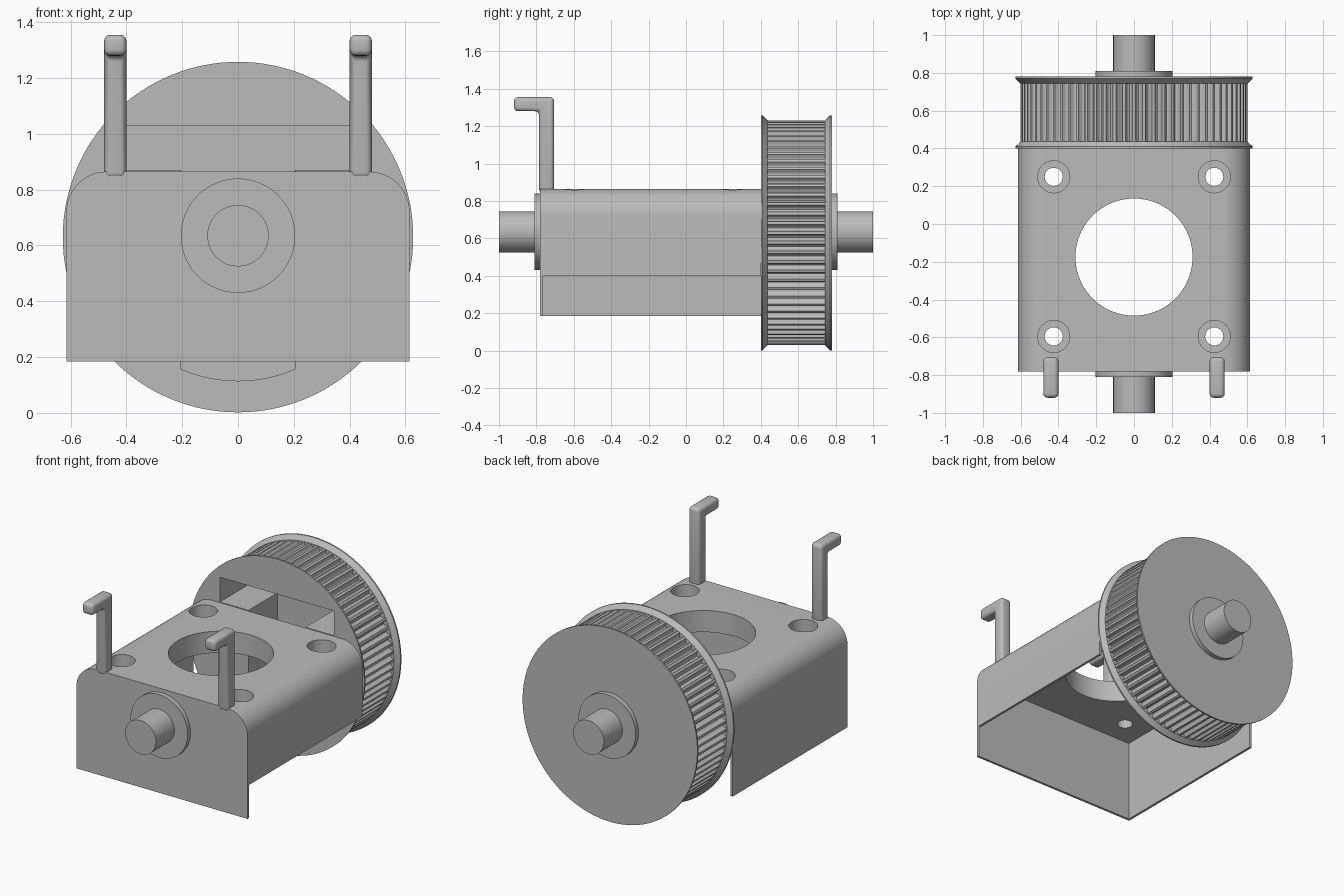
import bpy, bmesh, math
from mathutils import Matrix, Vector

if "Cube" in bpy.data.objects:
    bpy.data.objects.remove(bpy.data.objects["Cube"], do_unlink=True)

gray = bpy.data.materials.new("plain gray")
gray.use_nodes = True
color = (0.5, 0.5, 0.5, 1)
gray.diffuse_color = color
gray.node_tree.nodes["Principled BSDF"].inputs["Base Color"].default_value = color

AXLE_Z = 0.63
FRONT, BACK = -0.78, 0.40      # housing ends
SIDE, TOP, BOTTOM = 0.615, 0.865, 0.185


def finish(name, bm):
    bmesh.ops.recalc_face_normals(bm, faces=bm.faces)
    mesh = bpy.data.meshes.new(name)
    bm.to_mesh(mesh)
    bm.free()
    obj = bpy.data.objects.new(name, mesh)
    bpy.context.collection.objects.link(obj)
    mesh.materials.append(gray)
    return obj


def prism(name, points, start, end, axis="y"):
    """Extrude a closed outline: (x, z) along y, or (y, z) along x."""
    bm = bmesh.new()
    place = (lambda a, b: (a, start, b)) if axis == "y" else (lambda a, b: (start, a, b))
    face = bm.faces.new([bm.verts.new(place(a, b)) for a, b in points])
    out = bmesh.ops.extrude_face_region(bm, geom=[face])
    move = Vector((0, end - start, 0)) if axis == "y" else Vector((end - start, 0, 0))
    verts = [g for g in out["geom"] if isinstance(g, bmesh.types.BMVert)]
    bmesh.ops.translate(bm, verts=verts, vec=move)
    return finish(name, bm)


def rod(name, radius, start, end, axis="y", center=(0, 0), radius_end=None, sides=64):
    """Cylinder or cone along y (center x, z) or along z (center x, y)."""
    bm = bmesh.new()
    bmesh.ops.create_cone(bm, cap_ends=True, segments=sides, radius1=radius,
                          radius2=radius if radius_end is None else radius_end,
                          depth=end - start)
    mid = (start + end) / 2
    if axis == "y":
        m = Matrix.Translation((center[0], mid, center[1])) @ Matrix.Rotation(-math.pi / 2, 4, "X")
    else:
        m = Matrix.Translation((center[0], center[1], mid))
    bmesh.ops.transform(bm, matrix=m, verts=bm.verts)
    return finish(name, bm)


def rect(a0, a1, b0, b1):
    return [(a0, b0), (a1, b0), (a1, b1), (a0, b1)]


def arc(cx, cz, r, a0, a1, steps):
    angles = [math.radians(a0 + (a1 - a0) * i / steps) for i in range(steps + 1)]
    return [(cx + r * math.cos(a), cz + r * math.sin(a)) for a in angles]


def apply_modifiers(obj):
    bpy.context.view_layer.objects.active = obj
    for mod in list(obj.modifiers):
        bpy.ops.object.modifier_apply(modifier=mod.name)


def cut(obj, cutters):
    for c in cutters:
        mod = obj.modifiers.new("cut", "BOOLEAN")
        mod.operation, mod.solver, mod.object = "DIFFERENCE", "EXACT", c
    apply_modifiers(obj)


def discard(objs):
    for o in objs:
        bpy.data.objects.remove(o, do_unlink=True)


def smooth(obj, angle=35):
    bpy.ops.object.select_all(action="DESELECT")
    obj.select_set(True)
    bpy.context.view_layer.objects.active = obj
    bpy.ops.object.shade_smooth_by_angle(angle=math.radians(angle))


# Housing: rounded top, open underneath and at the back, short left wall
R = 0.145
outline = ([(-SIDE, BOTTOM), (SIDE, BOTTOM)]
           + arc(SIDE - R, TOP - R, R, 0, 90, 12)
           + arc(R - SIDE, TOP - R, R, 90, 180, 12))
housing = prism("housing", outline, FRONT, BACK)
wall = 0.016
cutters = [
    prism("cavity_cutter", rect(wall - SIDE, SIDE - wall, 0, 0.725), FRONT + wall, 0.6),
    prism("side_cutter", rect(0.5, 0.7, 0, 0.4), FRONT + wall, 0.6),
    rod("window_cutter", 0.31, 0.5, 1, "z", (0, -0.175), sides=96),
]
for x in (-0.425, 0.425):
    for y in (-0.595, 0.25):
        cutters.append(rod("screw_cutter", 0.048, 0.5, 1, "z", (x, y), sides=32))
        cutters.append(rod("recess_cutter", 0.085, 0.785, 1, "z", (x, y), sides=40))
cut(housing, cutters)
discard(cutters)
smooth(housing)

# Toothed wheel core: round-bottomed grooves between flat lands
TEETH, LAND, DEPTH = 72, 0.6, 0.03
pitch = 2 * math.pi / TEETH
rim = []
for t in range(TEETH):
    for k in range(7):
        u = k / 6
        a = pitch * (t + 0.15 + 0.7 * u)
        r = LAND - DEPTH * math.sin(math.pi * u) ** 0.6
        rim.append((r * math.cos(a), AXLE_Z + r * math.sin(a)))
core = prism("toothed_wheel", rim, 0.415, 0.765)

# Flared flanges on both ends of the wheel
RIM = 0.628
flanges = []
for name, edge, inward in (("front_flange", 0.40, 1), ("back_flange", 0.78, -1)):
    bm = bmesh.new()
    rings = []
    for r, d in ((RIM, 0), (RIM, 0.01), (LAND, 0.037)):
        rings.append([bm.verts.new((x, edge + inward * d, z))
                      for x, z in arc(0, AXLE_Z, r, 0, 360, 128)[:-1]])
    for a, b in zip(rings, rings[1:]):
        for i in range(128):
            j = (i + 1) % 128
            bm.faces.new((a[i], a[j], b[j], b[i]))
    bm.faces.new(rings[0])
    bm.faces.new(rings[-1])
    flanges.append(finish(name, bm))

# T-shaped pocket in the front of the wheel
half = 0.205
swing = math.degrees(math.asin(half / 0.515))
pocket = ([(half, 0.87), (0.41, 0.87), (0.41, 1.03), (-0.41, 1.03), (-0.41, 0.87), (-half, 0.87)]
          + arc(0, AXLE_Z, 0.515, 270 - swing, 270 + swing, 16))
pocket_cutter = prism("pocket_cutter", pocket, 0.3, 0.7)
cut(core, [pocket_cutter])
cut(flanges[0], [pocket_cutter])
discard([pocket_cutter])
for part in [core] + flanges:
    smooth(part, 30)

# Axle stubs and collars at both ends
for name, side in (("front", -1), ("back", 1)):
    for part, r, inner, outer in (("axle", 0.11, 0.77, 1.0), ("collar", 0.205, 0.77, 0.81)):
        y0, y1 = sorted((side * inner, side * outer))
        smooth(rod(name + "_" + part, r, y0, y1, center=(0, AXLE_Z + 0.005)))

# Pair of upright hooks bent toward the front
hook = [(-0.785, 0.84), (-0.705, 0.84), (-0.705, 1.355),
        (-0.92, 1.355), (-0.92, 1.28), (-0.785, 1.28)]
for name, x in (("right_hook", -0.44), ("left_hook", 0.44)):
    obj = prism(name, hook, x - 0.04, x + 0.04, "x")
    bevel = obj.modifiers.new("round", "BEVEL")
    bevel.width, bevel.segments, bevel.limit_method = 0.022, 4, "ANGLE"
    apply_modifiers(obj)
    smooth(obj)
